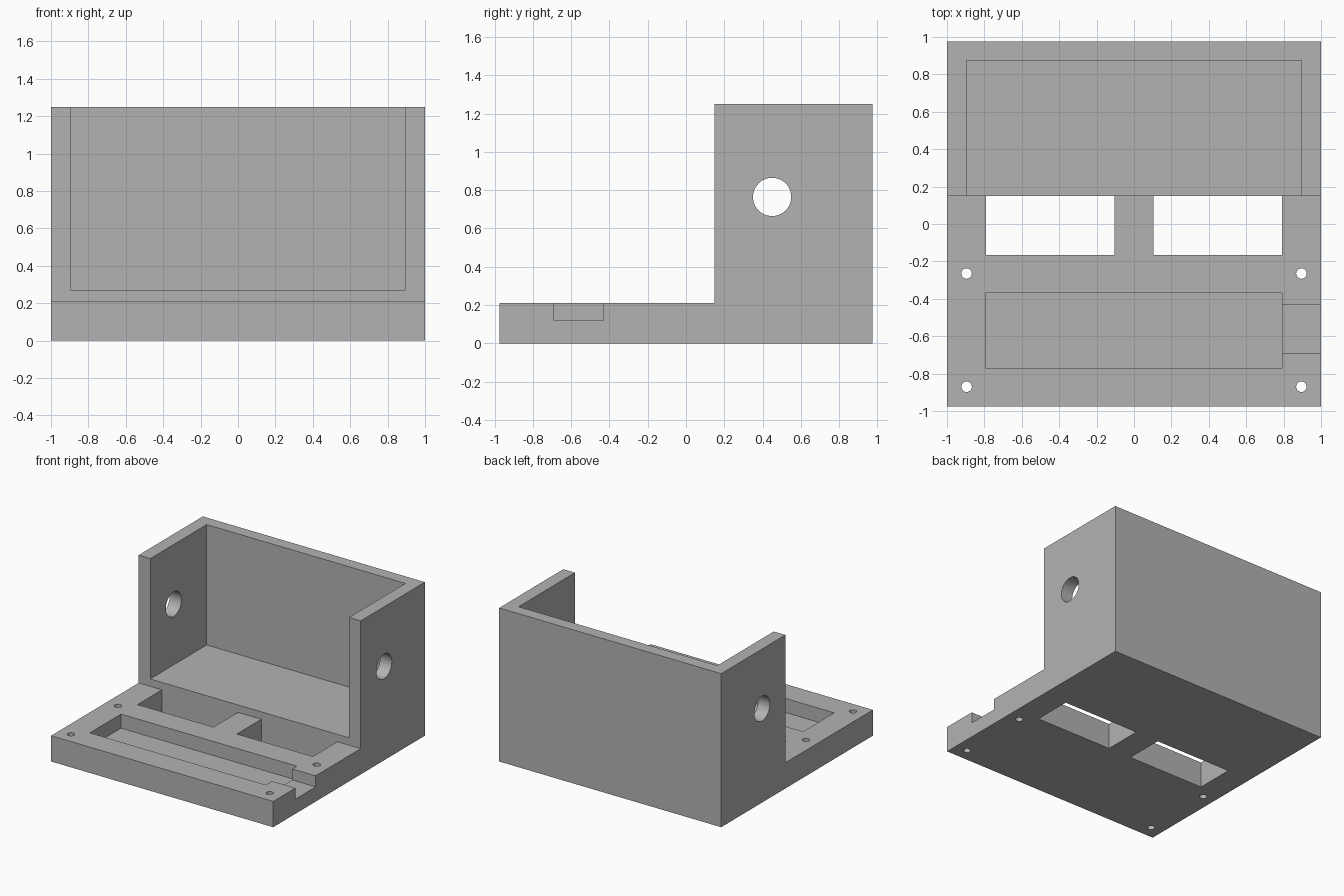
import bpy
import bmesh
from math import radians
from mathutils import Matrix, Vector

cube = bpy.data.objects.get("Cube")
if cube:
    bpy.data.objects.remove(cube, do_unlink=True)

# Single grey material
grey = bpy.data.materials.new("plain grey")
grey.use_nodes = True
colour = (0.45, 0.45, 0.45, 1)
grey.diffuse_color = colour
grey.node_tree.nodes["Principled BSDF"].inputs["Base Color"].default_value = colour

HALF_Y, BASE_TOP, TOP, STEP_Y = 0.975, 0.21, 1.25, 0.15


def make_object(name, bm):
    bmesh.ops.recalc_face_normals(bm, faces=bm.faces)
    mesh = bpy.data.meshes.new(name)
    bm.to_mesh(mesh)
    bm.free()
    obj = bpy.data.objects.new(name, mesh)
    bpy.context.collection.objects.link(obj)
    return obj


def box(name, low, high):
    low, high = Vector(low), Vector(high)
    bm = bmesh.new()
    bmesh.ops.create_cube(bm, size=1, matrix=Matrix.Translation((low + high) / 2)
                          @ Matrix.Diagonal((*(high - low), 1)))
    return make_object(name, bm)


def rod(name, centre, radius, length, sides, turn=0):
    bm = bmesh.new()
    bmesh.ops.create_cone(bm, cap_ends=True, segments=sides, radius1=radius,
                          radius2=radius, depth=length,
                          matrix=Matrix.Translation(centre) @ Matrix.Rotation(turn, 4, 'Y'))
    return make_object(name, bm)


# Bracket body: stepped side profile extruded across the width
profile = [(-HALF_Y, 0), (HALF_Y, 0), (HALF_Y, TOP), (STEP_Y, TOP),
           (STEP_Y, BASE_TOP), (-HALF_Y, BASE_TOP)]
bm = bmesh.new()
side = bm.faces.new([bm.verts.new((-1, y, z)) for y, z in profile])
swept = bmesh.ops.extrude_face_region(bm, geom=[side])["geom"]
bmesh.ops.translate(bm, vec=(2, 0, 0),
                    verts=[v for v in swept if isinstance(v, bmesh.types.BMVert)])
body = make_object("bracket_body", bm)
body.data.materials.append(grey)

# Housing hollow, board pocket and cable notch
cutters = [
    box("housing_hollow", (-0.895, 0, 0.27), (0.895, 0.875, 1.5)),
    box("board_pocket", (-0.795, -0.77, 0.095), (0.79, -0.37, 0.5)),
    box("cable_notch", (0.7, -0.69, 0.12), (1.2, -0.43, 0.5)),
    rod("side_hole", (0, 0.45, 0.765), 0.1, 2.5, 48, radians(90)),
]
# Mirrored slots and screw holes
for s in (-1, 1):
    x1, x2 = sorted((s * 0.105, s * 0.79))
    cutters.append(box("floor_slot", (x1, -0.165, -0.2), (x2, STEP_Y, 0.24)))
    for y in (-0.265, -0.87):
        cutters.append(rod("screw_hole", (s * 0.895, y, 0.1), 0.028, 0.6, 24))

# Cut every opening and discard the cutters
bpy.context.view_layer.objects.active = body
for cutter in cutters:
    cutter.hide_render = True
    mod = body.modifiers.new(cutter.name, 'BOOLEAN')
    mod.operation = 'DIFFERENCE'
    mod.solver = 'EXACT'
    mod.object = cutter
    bpy.ops.object.modifier_apply(modifier=mod.name)
    bpy.data.objects.remove(cutter, do_unlink=True)

# Smooth hole walls, sharp edges elsewhere
for obj in bpy.context.selected_objects:
    obj.select_set(False)
body.select_set(True)
bpy.ops.object.shade_smooth_by_angle(angle=radians(30))
